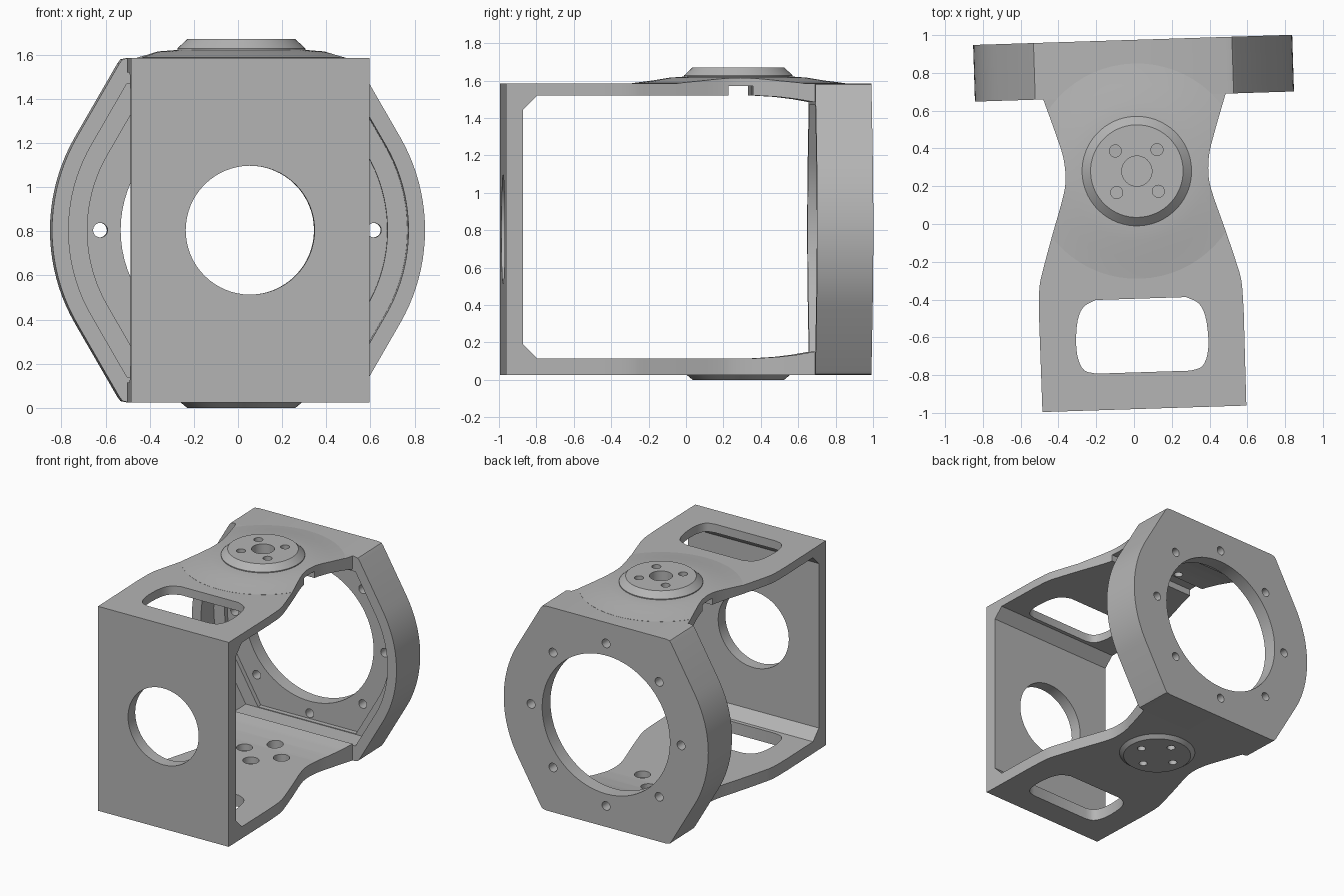
import bpy, bmesh, math
from mathutils import Matrix, Vector

old = bpy.data.objects.get("Cube")
if old:
    bpy.data.objects.remove(old)

# Whole bracket sits slightly turned, with its hub axis as local origin
PLACE = Matrix.Translation((0.015, 0.28, 0)) @ Matrix.Rotation(0.0318, 4, 'Z')
MID = 0.805            # height of the ring and front hole centre
LOW, HIGH = 0.025, 1.585
BACK, RING = 0.695, 0.395

grey = bpy.data.materials.new("satin grey")
grey.use_nodes = True
grey.diffuse_color = (0.46, 0.46, 0.46, 1)
grey.node_tree.nodes["Principled BSDF"].inputs["Base Color"].default_value = (0.46, 0.46, 0.46, 1)


def finish(name, bm):
    bmesh.ops.recalc_face_normals(bm, faces=bm.faces)
    mesh = bpy.data.meshes.new(name)
    bm.to_mesh(mesh)
    bm.free()
    mesh.materials.append(grey)
    ob = bpy.data.objects.new(name, mesh)
    bpy.context.collection.objects.link(ob)
    ob.matrix_world = PLACE
    return ob


def prism(name, pts, axis, a, b):
    """Extrude a 2D outline along an axis from a to b."""
    place = {'X': lambda p, t: (t, p[0], p[1]),
             'Y': lambda p, t: (p[0], t, p[1]),
             'Z': lambda p, t: (p[0], p[1], t)}[axis]
    bm = bmesh.new()
    rings = [[bm.verts.new(place(p, t)) for p in pts] for t in (a, b)]
    bm.faces.new(rings[0])
    bm.faces.new(rings[1][::-1])
    n = len(pts)
    for i in range(n):
        j = (i + 1) % n
        bm.faces.new((rings[0][i], rings[0][j], rings[1][j], rings[1][i]))
    return finish(name, bm)


def circle(x, y, r, n=32):
    return [(x + r * math.cos(math.tau * i / n), y + r * math.sin(math.tau * i / n))
            for i in range(n)]


def lathe(name, levels, n=64):
    """Stack of circles (radius, height) joined into a solid."""
    bm = bmesh.new()
    rings = [[bm.verts.new((x, y, z)) for x, y in circle(0, 0, r, n)] for r, z in levels]
    bm.faces.new(rings[0])
    bm.faces.new(rings[-1])
    for lo, hi in zip(rings, rings[1:]):
        for i in range(n):
            j = (i + 1) % n
            bm.faces.new((lo[i], lo[j], hi[j], hi[i]))
    return finish(name, bm)


def boolean(ob, tools, mode='DIFFERENCE'):
    for tool in tools:
        tool.hide_render = True
        mod = ob.modifiers.new("cut", 'BOOLEAN')
        mod.operation, mod.solver, mod.object = mode, 'EXACT', tool
        bpy.context.view_layer.update()
        bpy.context.view_layer.objects.active = ob
        bpy.ops.object.modifier_apply(modifier=mod.name)


def spline(pts, steps=5):
    """Smooth open curve through the points."""
    ps = [Vector(p) for p in pts]
    ps = [2 * ps[0] - ps[1]] + ps + [2 * ps[-1] - ps[-2]]
    out = []
    for a, b, c, d in zip(ps, ps[1:], ps[2:], ps[3:]):
        for k in range(steps):
            t = k / steps
            out.append(tuple(0.5 * (2 * b + (c - a) * t + (2 * a - 5 * b + 4 * c - d) * t * t
                                    + (3 * b - a - 3 * c + d) * t ** 3)))
    return out + [tuple(ps[-2])]


def mirrored(pts):
    return pts + [(-x, y) for x, y in reversed(pts)]


def barrel(r, half, fillet=0.0):
    """Round sides running tangentially into flat top and bottom."""
    side = [(r * math.cos(math.radians(a)), r * math.sin(math.radians(a)))
            for a in range(-30, 31, 3)]
    x = (r - half / 2) / math.cos(math.radians(30))
    corner = [(x, half)]
    if fillet:
        corner = [(x + fillet / 2, half - fillet * 0.866), (x, half - fillet * 0.2), (x - fillet, half)]
    side = [(u, -h) for u, h in reversed(corner)] + side + corner
    return [(u, MID + h) for u, h in mirrored(side)]


# Waisted outline of the two plates, running back over the ring
waist = [(0.542, -0.75), (0.535, -0.6), (0.51, -0.497), (0.455, -0.315), (0.4, -0.143),
         (0.379, -0.04), (0.386, 0.078), (0.422, 0.207), (0.483, RING)]
outline = mirrored([(0.54, -1.259)] + spline(waist) + [(0.5, BACK)])
outline_tool = prism("outline_tool", outline, 'Z', -0.1, 1.8)

# C-shaped body: front plate, top and bottom plates, chamfers and gussets
FRONT, INNER, CH = -1.259, -1.169, 0.075
ROOF, FLOOR = 1.52, 0.115
gusset = [(0.08, 0), (0.2, 0.007), (0.3, 0.019), (RING, 0.036)]
profile = ([(FRONT, LOW), (RING, LOW)]
           + [(v, FLOOR + h) for v, h in reversed(gusset)]
           + [(INNER + CH, FLOOR), (INNER, FLOOR + CH), (INNER, ROOF - CH), (INNER + CH, ROOF)]
           + [(v, ROOF - h) for v, h in gusset]
           + [(RING, HIGH), (FRONT, HIGH)])
body = prism("bracket_body", profile, 'X', -0.7, 0.7)
boolean(body, [outline_tool], 'INTERSECT')

# Raised swelling around the upper hub
swelling = lathe("top_swelling", [(0.57, 1.575), (0.57, 1.586), (0.46, 1.6),
                                  (0.37, 1.615), (0.28, 1.622)])
boolean(swelling, [outline_tool], 'INTERSECT')

# Hubs
top_hub = lathe("top_hub", [(0.29, 1.6), (0.29, 1.628), (0.245, 1.67)])
bottom_hub = lathe("bottom_hub", [(0.245, 0), (0.275, LOW), (0.275, LOW + 0.01)])

# Rear mounting ring
ring = prism("rear_ring", barrel(0.845, HIGH - MID, 0.03), 'Y', RING, BACK)

# Cutters
window = mirrored(spline([(0.25, -1.065), (0.312, -1.045), (0.343, -0.98), (0.35, -0.89),
                          (0.338, -0.78), (0.305, -0.71), (0.24, -0.675)], 3))
window_cut = prism("window_cut", window, 'Z', -0.1, 1.8)
front_cut = prism("front_cut", circle(0, MID, 0.292, 64), 'Y', FRONT - 0.1, INNER + 0.05)
groove_cut = prism("groove_cut", [(-0.065, 1.4), (0.065, 1.4), (0.065, 1.57), (-0.065, 1.57)],
                   'X', -0.8, 0.8)
bore_cut = prism("bore_cut", circle(0, 0, 0.08), 'Z', 1.3, 1.8)
top_screws, bottom_screws, bottom_sinks, ring_screws = [], [], [], []
for i in range(4):
    a = math.tau * i / 4
    x, y = math.cos(a), math.sin(a)
    d = math.radians(45)
    tx, ty = 0.156 * math.cos(a + d), 0.156 * math.sin(a + d)
    top_screws.append(prism("top_screw_cut", circle(tx, ty, 0.032, 20), 'Z', 1.3, 1.8))
    bottom_screws.append(prism("bottom_screw_cut", circle(0.153 * x, 0.153 * y, 0.03, 20),
                               'Z', -0.1, 0.3))
    bottom_sinks.append(prism("bottom_sink_cut", circle(0.153 * x, 0.153 * y, 0.057, 24),
                              'Z', 0.065, 0.3))
for i in range(8):
    a = math.tau * i / 8
    ring_screws.append(prism("ring_screw_cut", circle(0.62 * math.cos(a), MID + 0.62 * math.sin(a),
                                                      0.033, 20), 'Y', 0.3, 0.8))
recess_cut = prism("recess_cut", barrel(0.77, 0.665), 'Y', 0.3, 0.555)
step_cut = prism("step_cut", barrel(0.68, 0.66), 'Y', 0.3, 0.59)
opening_cut = prism("opening_cut", circle(0, MID, 0.528, 72), 'Y', 0.3, 0.8)

boolean(body, [window_cut, front_cut, groove_cut, bore_cut] + top_screws
        + bottom_screws + bottom_sinks)
boolean(swelling, [bore_cut] + top_screws)
boolean(top_hub, [bore_cut] + top_screws)
boolean(bottom_hub, bottom_screws)
boolean(ring, [recess_cut, step_cut, opening_cut] + ring_screws)

for tool in ([outline_tool, window_cut, front_cut, groove_cut, bore_cut, recess_cut, step_cut,
              opening_cut] + top_screws + bottom_screws + bottom_sinks + ring_screws):
    bpy.data.objects.remove(tool)

# Smooth curved faces, keep machined edges crisp
for ob in (body, swelling, top_hub, bottom_hub, ring):
    bpy.ops.object.select_all(action='DESELECT')
    ob.select_set(True)
    bpy.context.view_layer.objects.active = ob
    bpy.ops.object.shade_smooth_by_angle(angle=math.radians(25))
